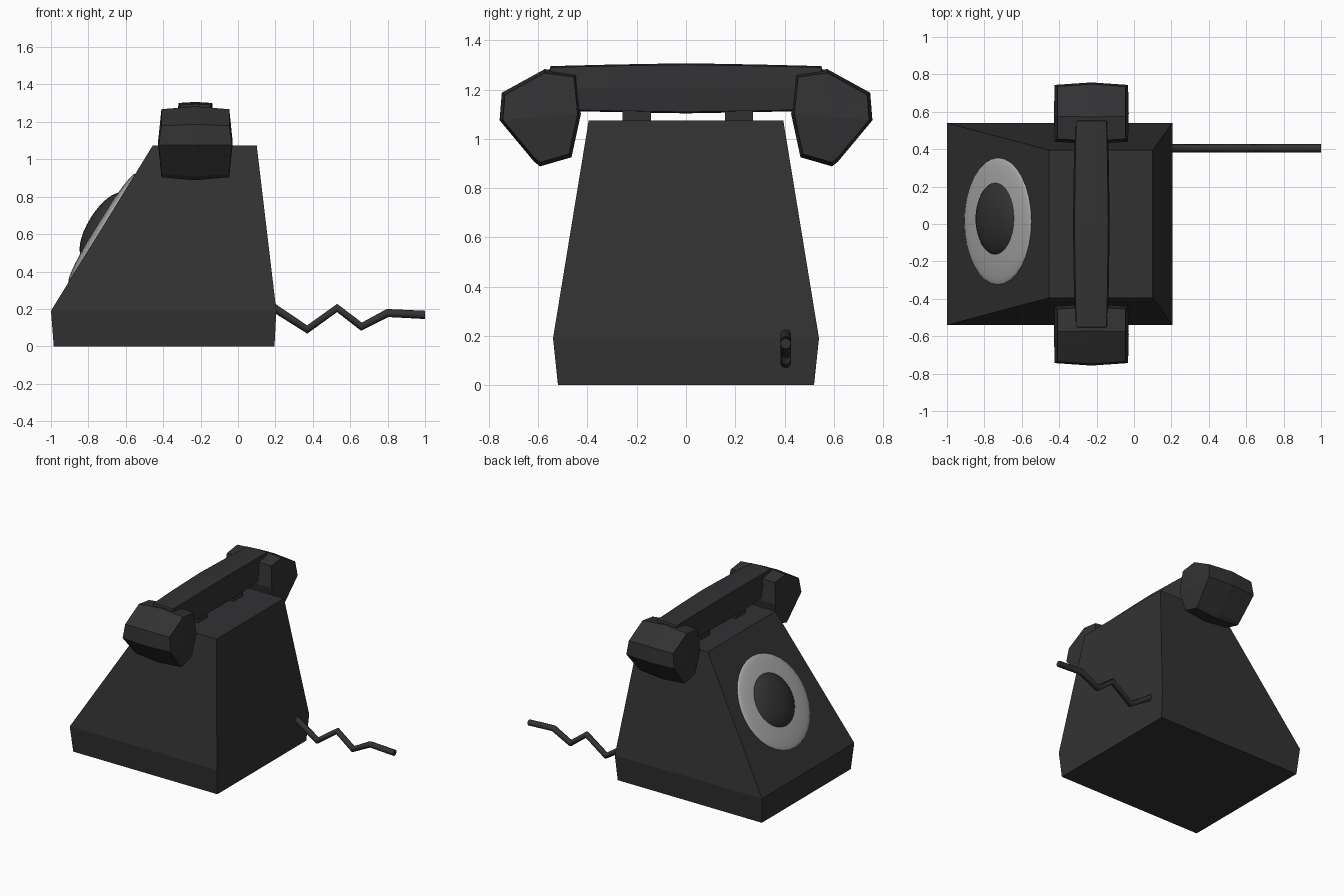
import bpy, bmesh, math
from mathutils import Vector

if "Cube" in bpy.data.objects:
    bpy.data.objects.remove(bpy.data.objects["Cube"])


def make_material(name, rgb):
    m = bpy.data.materials.new(name)
    m.diffuse_color = (*rgb, 1)
    m.use_nodes = True
    m.node_tree.nodes["Principled BSDF"].inputs["Base Color"].default_value = m.diffuse_color
    return m


BLACK = make_material("black_plastic", (0.032, 0.032, 0.034))
GREY = make_material("dial_grey", (0.42, 0.42, 0.42))


def loft(name, rings, tips=None, mat=BLACK):
    """Skin equal-length rings; close the ends with a face or a fan to a tip."""
    bm = bmesh.new()
    rows = [[bm.verts.new(p) for p in ring] for ring in rings]
    n = len(rows[0])
    for a, b in zip(rows, rows[1:]):
        for i in range(n):
            bm.faces.new((a[i], a[(i + 1) % n], b[(i + 1) % n], b[i]))
    for k, row in enumerate((rows[0], rows[-1])):
        if tips:
            tip = bm.verts.new(tips[k])
            for i in range(n):
                bm.faces.new((row[i], row[(i + 1) % n], tip))
        else:
            bm.faces.new(row)
    bmesh.ops.recalc_face_normals(bm, faces=bm.faces)
    me = bpy.data.meshes.new(name)
    bm.to_mesh(me)
    bm.free()
    ob = bpy.data.objects.new(name, me)
    bpy.context.collection.objects.link(ob)
    me.materials.append(mat)
    return ob


def rect(x0, x1, hy, z, cy=0):
    return [(x0, cy - hy, z), (x1, cy - hy, z), (x1, cy + hy, z), (x0, cy + hy, z)]


# Body: short flared plinth and sloped housing
loft("body", [rect(-0.985, 0.195, 0.52, 0),
              rect(-1.0, 0.205, 0.54, 0.19),
              rect(-0.455, 0.10, 0.395, 1.075)])

# Dial: two flattened domes on the sloped face
slope = Vector((0.545, 0, 0.885)).normalized()
tilt = -math.atan2(slope.z, slope.x)


def dome(name, loc, radius, height, mat):
    bpy.ops.mesh.primitive_uv_sphere_add(segments=32, ring_count=16, location=loc,
                                         rotation=(0, tilt, 0))
    ob = bpy.context.object
    ob.name = name
    ob.scale = (radius, radius, height)
    ob.data.materials.append(mat)
    bpy.ops.object.shade_smooth()


dome("dial_ring", (-0.727, 0.014, 0.633), 0.34, 0.032, GREY)
dome("dial_centre", (-0.721, 0.028, 0.643), 0.203, 0.08, BLACK)

# Cradle rests
HX = -0.228
for side, cy in (("front", -0.2), ("back", 0.215)):
    loft(side + "_cradle_rest", [rect(HX - 0.08, HX + 0.08, 0.057, z, cy)
                                 for z in (1.06, 1.125)])

# Handset grip: slightly swollen bar
section = [(-0.92, 1), (0, 1.06), (0.92, 1), (1, 0),
           (0.92, -1), (0, -1.06), (-0.92, -1), (-1, 0)]


def grip_ring(y, hx, hz):
    return [(HX + u * hx, y, 1.205 + v * hz) for u, v in section]


loft("handset_grip",
     [grip_ring(-0.55, 0.088, 0.085), grip_ring(-0.3, 0.094, 0.091),
      grip_ring(0, 0.098, 0.096),
      grip_ring(0.3, 0.094, 0.091), grip_ring(0.55, 0.088, 0.085)],
     tips=[(HX, -0.575, 1.2), (HX, 0.575, 1.2)])

# Earpiece and mouthpiece: faceted, mirrored across y
profile = [(0.573, 1.283), (0.748, 1.187), (0.757, 1.075), (0.617, 0.907),
           (0.593, 0.888), (0.465, 0.925), (0.427, 1.10), (0.443, 1.265)]
CY, CZ = 0.59, 1.09


def cap_ring(dx, s, sign):
    ring = []
    for y, z in profile:
        w = dx * (1.05 if abs(z - CZ) < 0.05 else 0.97)
        ring.append((HX + w, sign * (CY + (y - CY) * s), CZ + (z - CZ) * s))
    return ring


for name, sign in (("mouthpiece", -1), ("earpiece", 1)):
    loft(name, [cap_ring(-0.187, 0.92, sign), cap_ring(0, 1, sign),
                cap_ring(0.187, 0.92, sign)],
         tips=[(HX - 0.2, sign * CY, CZ), (HX + 0.2, sign * CY, CZ)])

# Cord: zigzag tube leaving the rear
path = [(0.17, 0.22), (0.37, 0.09), (0.53, 0.205), (0.66, 0.105), (0.80, 0.178), (1.0, 0.168)]
curve = bpy.data.curves.new("cord", "CURVE")
curve.dimensions = "3D"
curve.bevel_depth = 0.022
curve.bevel_resolution = 2
curve.use_fill_caps = True
spline = curve.splines.new("POLY")
spline.points.add(len(path) - 1)
for p, (x, z) in zip(spline.points, path):
    p.co = (x, 0.405, z, 1)
curve.materials.append(BLACK)
bpy.context.collection.objects.link(bpy.data.objects.new("cord", curve))
